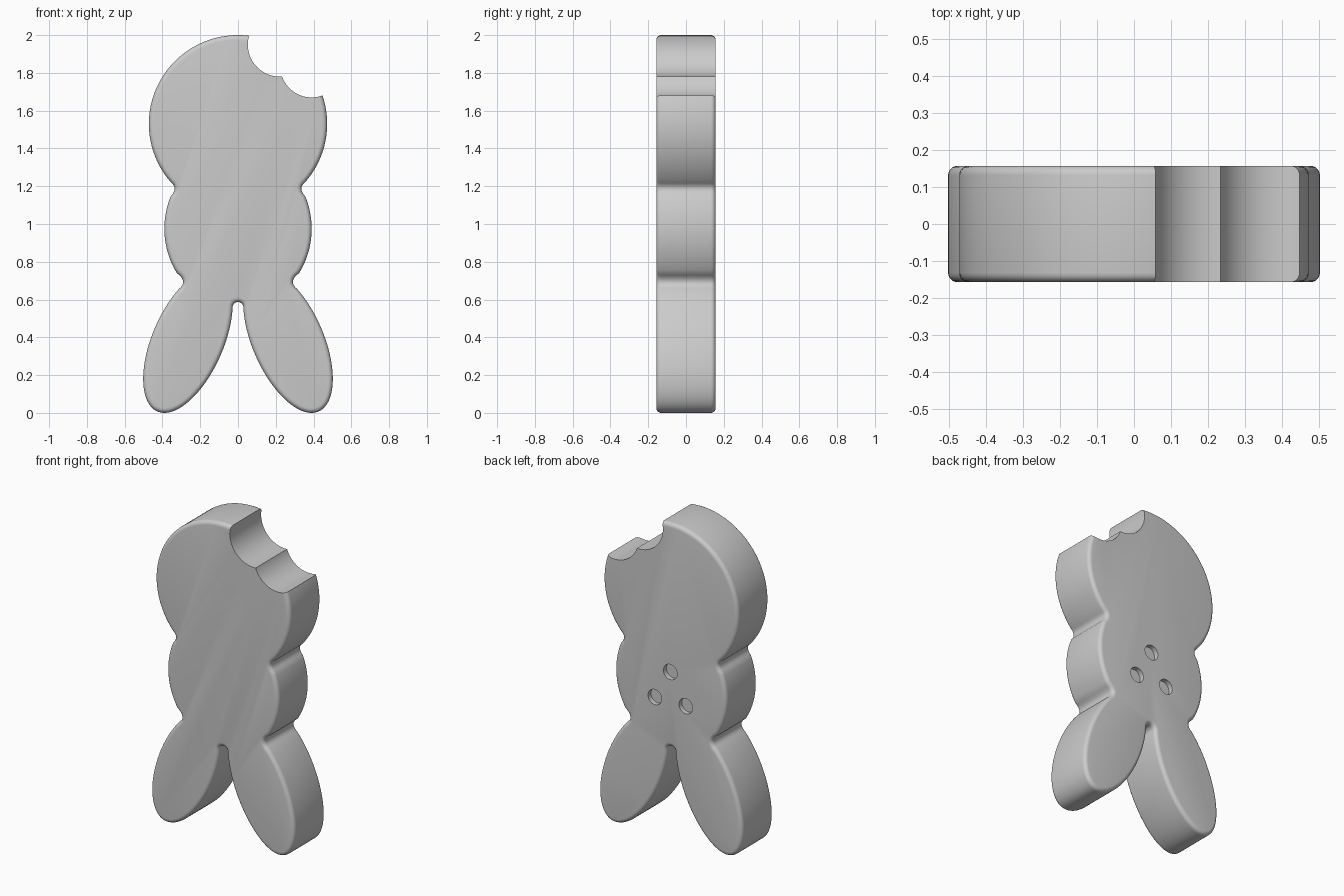
import bpy, bmesh
from math import cos, sin, radians, sqrt
from mathutils import Vector

cube = bpy.data.objects.get("Cube")
if cube:
    bpy.data.objects.remove(cube)

HALF = 0.157  # half thickness

grey = bpy.data.materials.new("plain grey")
grey.use_nodes = True
grey.diffuse_color = (0.6, 0.6, 0.6, 1)
grey.node_tree.nodes["Principled BSDF"].inputs["Base Color"].default_value = (0.6, 0.6, 0.6, 1)


def arc(cx, cz, rx, rz, start, end, steps, lean=0.0):
    """Elliptical arc in x and z; lean skews the ellipse sideways."""
    pts = []
    for i in range(steps + 1):
        t = radians(start + (end - start) * i / steps)
        up = lean * cos(t) + sqrt(1 - lean * lean) * sin(t)
        pts.append(Vector((cx + rx * cos(t), cz + rz * up)))
    return pts


def fillet(a, control, b, steps=8):
    """Rounded crease between two arcs, without its end points."""
    c = Vector(control)
    return [a * (1 - t) ** 2 + c * 2 * t * (1 - t) + b * t * t
            for t in (i / steps for i in range(1, steps))]


def prism(name, outline, y0, y1):
    """Extrude an x-z outline from y0 to y1."""
    bm = bmesh.new()
    face = bm.faces.new([bm.verts.new((p[0], y0, p[1])) for p in outline])
    new = bmesh.ops.extrude_face_region(bm, geom=[face])["geom"]
    bmesh.ops.translate(bm, vec=(0, y1 - y0, 0),
                        verts=[v for v in new if isinstance(v, bmesh.types.BMVert)])
    bmesh.ops.recalc_face_normals(bm, faces=bm.faces)
    mesh = bpy.data.meshes.new(name)
    bm.to_mesh(mesh)
    bm.free()
    obj = bpy.data.objects.new(name, mesh)
    bpy.context.collection.objects.link(obj)
    mesh.materials.append(grey)
    return obj


# Half outline from the top of the head down to the gap between the ears
head = arc(0, 1.53, 0.472, 0.47, 90, -41, 40)
body = arc(0, 0.975, 0.39, 0.42, 24, -34, 20)
ear = arc(0.265, 0.38, 0.237, 0.38, 78, -176, 56, lean=-0.526)
gap = arc(0, 0.558, 0.029, 0.029, 15, 90, 6)
half = (head + fillet(head[-1], (0.315, 1.19), body[0]) + body
        + fillet(body[-1], (0.262, 0.695), ear[0]) + ear + gap)
outline = half + [Vector((-p.x, p.y)) for p in reversed(half[1:-1])]
figure = prism("rabbit_body", outline, -HALF, HALF)

# Rounded rims on front and back
bevel = figure.modifiers.new("rounded_rim", 'BEVEL')
bevel.width = 0.025
bevel.segments = 5
bevel.limit_method = 'ANGLE'
bevel.angle_limit = radians(60)
bevel.use_clamp_overlap = False

# Two bites through the head, three shallow sockets in the back
cutters = [("bite_cutter", 0.222, 1.95, 0.17, -1, 1),
           ("bite_cutter", 0.39, 1.836, 0.166, -1, 1)]
for k in range(3):
    a = radians(90 + 120 * k)
    cutters.append(("socket_cutter", 0.125 * cos(a), 0.935 + 0.125 * sin(a),
                    0.048, HALF - 0.03, 1))
for name, x, z, r, y0, y1 in cutters:
    tool = prism(name, arc(x, z, r, r, 0, 360, 64)[:-1], y0, y1)
    cut = figure.modifiers.new(name, 'BOOLEAN')
    cut.operation = 'DIFFERENCE'
    cut.solver = 'EXACT'
    cut.object = tool
    tool.hide_render = True

# Apply the cuts, drop the cutters and shade smoothly
bpy.context.view_layer.update()
evaluated = figure.evaluated_get(bpy.context.evaluated_depsgraph_get())
figure.data = bpy.data.meshes.new_from_object(evaluated)
figure.modifiers.clear()
for obj in [o for o in bpy.data.objects if "_cutter" in o.name]:
    bpy.data.objects.remove(obj)
bpy.ops.object.select_all(action='DESELECT')
figure.select_set(True)
bpy.context.view_layer.objects.active = figure
bpy.ops.object.shade_smooth_by_angle(angle=radians(30))
